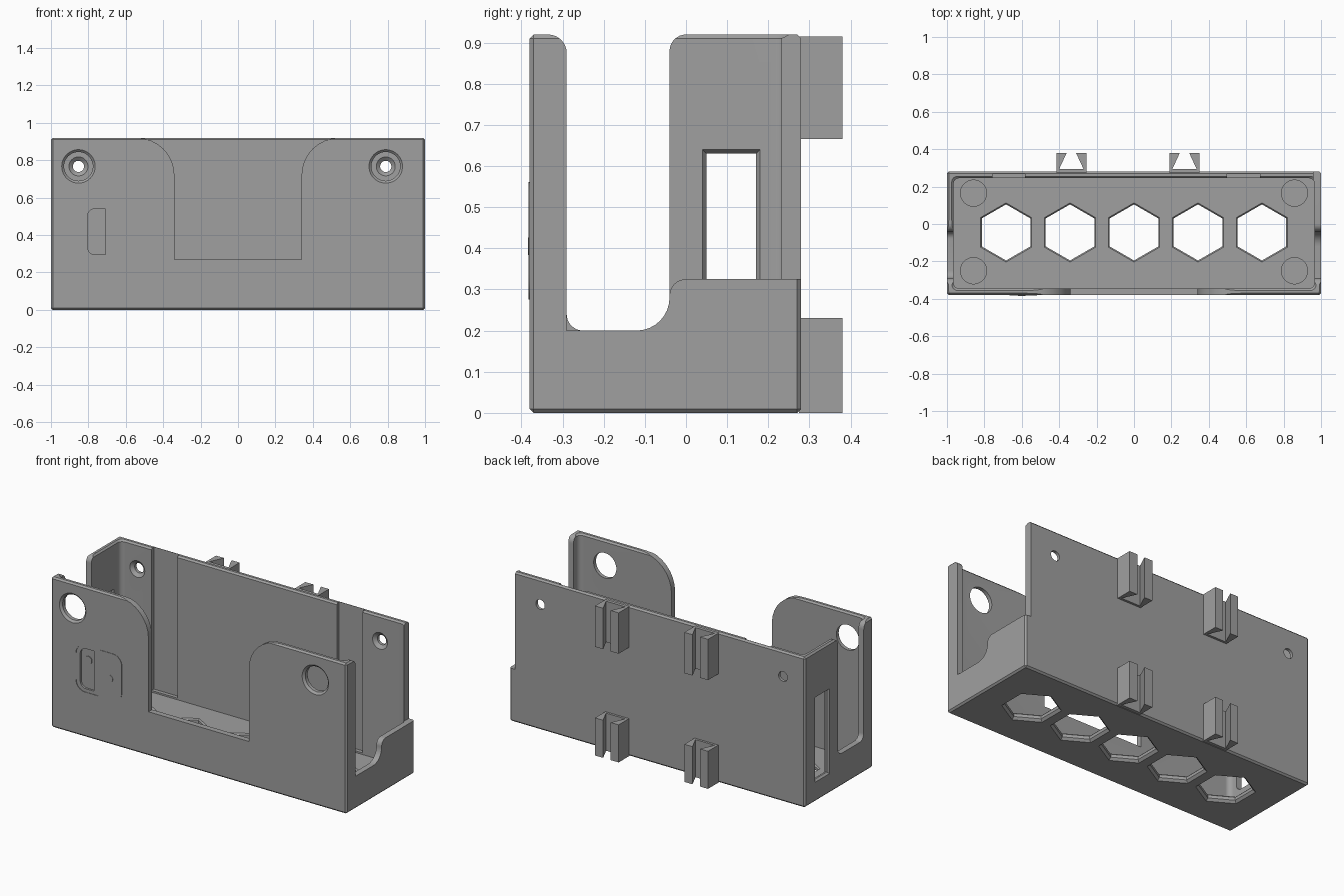
import bpy, bmesh, math
from mathutils import Vector

cube = bpy.data.objects.get("Cube")
if cube:
    bpy.data.objects.remove(cube, do_unlink=True)

grey = bpy.data.materials.new("plain_grey")
grey.use_nodes = True
colour = (0.35, 0.35, 0.35, 1)
grey.diffuse_color = colour
for node in grey.node_tree.nodes:
    if node.type == "BSDF_PRINCIPLED":
        node.inputs["Base Color"].default_value = colour


# ---- helpers ----
def fillet(points, steps=8):
    """Round the right-angled corners of (a, b, radius) points."""
    out = []
    for i, (a, b, r) in enumerate(points):
        p = Vector((a, b))
        if r == 0:
            out.append(p)
            continue
        u = (Vector(points[i - 1][:2]) - p).normalized()
        v = (Vector(points[(i + 1) % len(points)][:2]) - p).normalized()
        mid = p + (u + v) * r
        for k in range(steps + 1):
            t = math.pi / 2 * k / steps
            out.append(mid - (v * math.cos(t) + u * math.sin(t)) * r)
    return out


def rect(w, h, r=(0, 0, 0, 0)):
    """Centred rectangle, radii from lower left anticlockwise."""
    corners = ((-w, -h), (w, -h), (w, h), (-w, h))
    return fillet([(x / 2, y / 2, q) for (x, y), q in zip(corners, r)])


def ring(radius, sides, turn=0.0):
    angles = [turn + math.tau * i / sides for i in range(sides)]
    return [Vector((radius * math.cos(t), radius * math.sin(t))) for t in angles]


def add_object(name, bm):
    bmesh.ops.recalc_face_normals(bm, faces=bm.faces[:])
    mesh = bpy.data.meshes.new(name)
    bm.to_mesh(mesh)
    bm.free()
    obj = bpy.data.objects.new(name, mesh)
    bpy.context.scene.collection.objects.link(obj)
    return obj


def loft(name, profile, axis, sections, centre=(0, 0)):
    """Solid along an axis through (depth, scale_a, scale_b) sections."""
    bm = bmesh.new()
    rows = []
    for d, sa, sb in sections:
        row = []
        for p in profile:
            a, b = centre[0] + p[0] * sa, centre[1] + p[1] * sb
            row.append(bm.verts.new({"X": (d, a, b), "Y": (a, d, b), "Z": (a, b, d)}[axis]))
        rows.append(row)
    n = len(profile)
    for low, high in zip(rows, rows[1:]):
        for i in range(n):
            j = (i + 1) % n
            bm.faces.new((low[i], low[j], high[j], high[i]))
    bm.faces.new(rows[0])
    bm.faces.new(rows[-1])
    return add_object(name, bm)


def prism(name, profile, axis, start, end, centre=(0, 0)):
    return loft(name, profile, axis, [(start, 1, 1), (end, 1, 1)], centre)


def cut(target, cutter):
    cutter.hide_render = True
    mod = target.modifiers.new("cut", "BOOLEAN")
    mod.operation = "DIFFERENCE"
    mod.solver = "EXACT"
    mod.object = cutter
    bpy.context.view_layer.update()
    graph = bpy.context.evaluated_depsgraph_get()
    mesh = bpy.data.meshes.new_from_object(target.evaluated_get(graph))
    target.modifiers.clear()
    target.data = mesh
    bpy.data.objects.remove(cutter, do_unlink=True)


def finish(obj):
    obj.data.materials.clear()
    obj.data.materials.append(grey)
    bpy.ops.object.select_all(action="DESELECT")
    obj.select_set(True)
    bpy.context.view_layer.objects.active = obj
    bpy.ops.object.shade_smooth_by_angle(angle=math.radians(25))


# ---- tray body: chamfered block, hollowed out ----
TOP = 0.92
RIM = TOP - 0.0005
bm = bmesh.new()
bmesh.ops.create_cube(bm, size=1)
for v in bm.verts:
    v.co = (v.co.x * 2, v.co.y * 0.66 - 0.05, (v.co.z + 0.5) * TOP)
bmesh.ops.bevel(bm, geom=bm.edges[:], offset=0.01, segments=1, affect="EDGES")
body = add_object("tray_body", bm)

cut(body, loft("cavity", rect(1.93, 0.59, [0.03] * 4), "Z",
               [(0.04, 1, 1), (0.91, 1, 1), (0.925, 1.015, 1.05)], (0, -0.05)))

# front opening
opening = [(-0.34, 0.27, 0), (0.34, 0.27, 0), (0.34, RIM, 0.2), (0.57, RIM, 0),
           (0.57, 1, 0), (-0.57, 1, 0), (-0.57, RIM, 0), (-0.34, RIM, 0.2)]
cut(body, prism("front_opening", fillet(opening), "Y", -0.45, -0.3))

# side openings
column = [(-0.36, 1, 0), (-0.36, RIM, 0), (-0.29, RIM, 0.045)]
left_side = column + [(-0.29, 0.2, 0), (-0.04, 0.2, 0.08), (-0.04, 0.325, 0.04),
                      (0.4, 0.325, 0), (0.4, 1, 0)]
cut(body, prism("left_opening", fillet(left_side), "X", 0.96, 1.1))
right_side = column + [(-0.29, 0.2, 0.04), (-0.04, 0.2, 0.04), (-0.04, RIM, 0.04),
                       (0.02, RIM, 0), (0.02, 1, 0)]
cut(body, prism("right_opening", fillet(right_side), "X", -1.1, -0.96))
cut(body, loft("right_slot", rect(0.12, 0.5), "X",
               [(-1.01, 1.3, 1.07), (-0.988, 1, 1), (-0.977, 1, 1), (-0.955, 1.3, 1.07)],
               (0.11, 0.38)))

# grooves inside the back wall
for x in (-0.67, 0.585):
    cut(body, prism("back_groove", rect(0.175, 1), "Y", 0.23, 0.268, (x, 0.55)))

# hexagonal floor openings
for i in range(-2, 3):
    cut(body, loft("floor_hexagon", ring(0.15, 6, math.pi / 2), "Z",
                   [(-0.01, 1.16, 1.16), (0.014, 1, 1), (0.032, 1, 1), (0.05, 1.12, 1.12)],
                   (i * 0.342, -0.045)))

# round pockets in the floor corners
for x in (-0.858, 0.858):
    for y in (-0.25, 0.165):
        cut(body, prism("floor_pocket", ring(0.07, 40), "Z", 0.02, 0.07, (x, y)))

# screw holes: access hole in front, countersunk hole behind
for x in (-0.853, 0.79):
    cut(body, loft("access_hole", ring(0.077, 48), "Y",
                   [(-0.39, 1.3, 1.3), (-0.368, 1, 1), (-0.32, 1, 1)], (x, 0.767)))
    cut(body, loft("screw_hole", ring(0.03, 32), "Y",
                   [(0.235, 2.1, 2.1), (0.262, 1, 1), (0.3, 1, 1)], (x, 0.767)))

# switch panel on the front
left_round = (0.06, 0, 0, 0.06)
right_round = (0, 0.06, 0.06, 0)
switch_z = 0.418
cut(body, prism("switch_frame", rect(0.148, 0.285, left_round), "Y", -0.4, -0.377,
                (-0.757, switch_z)))
cut(body, prism("switch_recess", rect(0.095, 0.245, (0.04, 0, 0, 0.04)), "Y", -0.4, -0.365,
                (-0.757, switch_z)))
finish(body)

finish(prism("switch_plate", rect(0.145, 0.285, right_round), "Y", -0.3825, -0.375,
             (-0.592, switch_z)))
finish(prism("recessed_button", ring(0.024, 24), "Y", -0.37, -0.36, (-0.755, 0.47)))
finish(prism("raised_button", ring(0.021, 24), "Y", -0.3845, -0.376, (-0.6, 0.405)))

# ---- dovetail clips on the back ----
half = [(0.065, 0.294), (0.025, 0.38), (0.08, 0.38), (0.08, 0.275)]
clip = half + [(-x, y) for x, y in reversed(half)]
for side, x in (("right", -0.335), ("left", 0.27)):
    for level, low, high in (("lower", 0, 0.23), ("upper", 0.665, 0.915)):
        finish(prism(f"{side}_{level}_clip", clip, "Z", low, high, (x, 0)))
